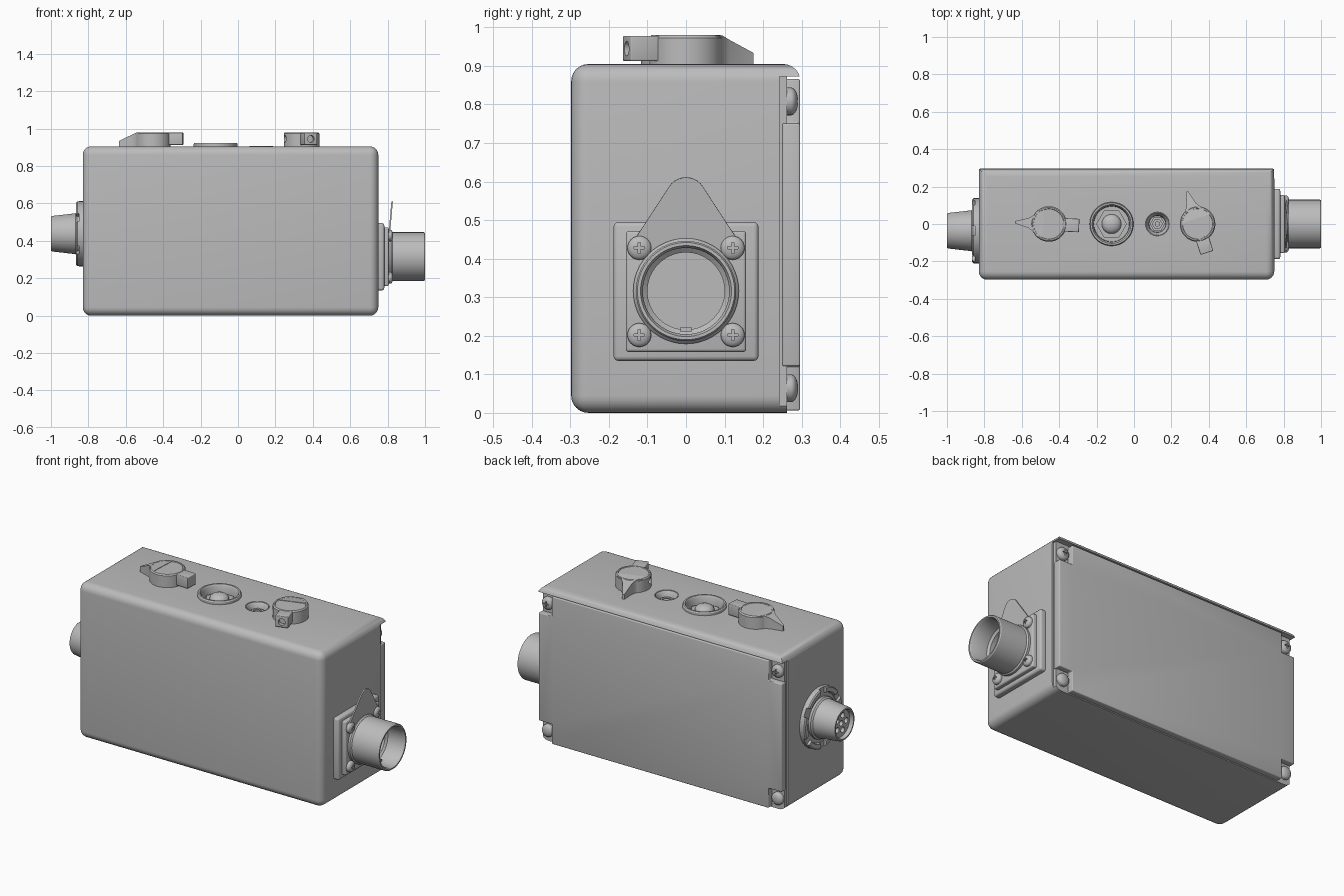
import bpy, bmesh, math
from mathutils import Matrix, Vector

cube = bpy.data.objects.get("Cube")
if cube:
    bpy.data.objects.remove(cube)

GREY = bpy.data.materials.new("matte grey")
GREY.use_nodes = True
GREY.diffuse_color = (0.5, 0.5, 0.5, 1)
GREY.node_tree.nodes["Principled BSDF"].inputs["Base Color"].default_value = (0.5, 0.5, 0.5, 1)


def frame(u, v, w, loc):
    """Local axes u, v, w placed at loc."""
    m = Matrix((u, v, w)).transposed().to_4x4()
    m.translation = loc
    return m


def east(*loc):
    return frame((0, 1, 0), (0, 0, 1), (1, 0, 0), loc)


def west(*loc):
    return frame((0, -1, 0), (0, 0, 1), (-1, 0, 0), loc)


def north(*loc):
    return frame((-1, 0, 0), (0, 0, 1), (0, 1, 0), loc)


def up(*loc):
    return Matrix.Translation(loc)


def finish(name, bm, m):
    bm.transform(m)
    bmesh.ops.recalc_face_normals(bm, faces=bm.faces[:])
    me = bpy.data.meshes.new(name)
    bm.to_mesh(me)
    bm.free()
    me.materials.append(GREY)
    ob = bpy.data.objects.new(name, me)
    bpy.context.collection.objects.link(ob)
    return ob


def lathe(name, profile, m, seg=48):
    """Spin (radius, height) points around the local w axis."""
    bm = bmesh.new()
    vs = [bm.verts.new((r, 0, h)) for r, h in profile]
    es = [bm.edges.new(p) for p in zip(vs, vs[1:])]
    bmesh.ops.spin(bm, geom=vs + es, cent=(0, 0, 0), axis=(0, 0, 1),
                   angle=math.tau, steps=seg, use_duplicate=False)
    bmesh.ops.remove_doubles(bm, verts=bm.verts[:], dist=1e-5)
    return finish(name, bm, m)


def rod(name, r, h0, h1, m, seg=32):
    return lathe(name, [(0, h0), (r, h0), (r, h1), (0, h1)], m, seg)


def prism(name, pts, h0, h1, m, bevel=0.0, shape=None):
    """Extrude a plan outline; shape may move the finished vertices."""
    bm = bmesh.new()
    f = bm.faces.new([bm.verts.new((x, y, h0)) for x, y in pts])
    ext = bmesh.ops.extrude_face_region(bm, geom=[f])["geom"]
    top = [v for v in ext if isinstance(v, bmesh.types.BMVert)]
    for v in top:
        v.co.z = h1
        if shape:
            shape(v)
    bmesh.ops.recalc_face_normals(bm, faces=bm.faces[:])
    if bevel:
        bmesh.ops.bevel(bm, geom=bm.edges[:], offset=bevel, segments=3,
                        profile=0.5, affect='EDGES')
    return finish(name, bm, m)


def rect(x0, x1, y0, y1):
    return [(x0, y0), (x1, y0), (x1, y1), (x0, y1)]


def cut(ob, *cutters):
    bpy.context.view_layer.objects.active = ob
    for c in cutters:
        c.hide_render = True
        mod = ob.modifiers.new("cut", 'BOOLEAN')
        mod.operation, mod.solver, mod.object = 'DIFFERENCE', 'EXACT', c
        bpy.ops.object.modifier_apply(modifier=mod.name)
        bpy.data.objects.remove(c)
    return ob


X0, X1, TOP, BACK = -0.83, 0.75, 0.905, 0.297

# Enclosure: rounded everywhere except around the lid side
bm = bmesh.new()
bmesh.ops.create_cube(bm, size=1)
for v in bm.verts:
    v.co = (X0 if v.co.x < 0 else X1, -0.298 if v.co.y < 0 else BACK, 0 if v.co.z < 0 else TOP)


def is_round(e):
    mid = (e.verts[0].co + e.verts[1].co) / 2
    return mid.y < 0.2 or mid.z > 0.8


bmesh.ops.bevel(bm, geom=[e for e in bm.edges if is_round(e)], offset=0.045,
                segments=6, profile=0.5, affect='EDGES')
body = finish("enclosure", bm, Matrix())
cut(body,
    prism("lid_recess", rect(-1, 1, 0.262, 0.4), -0.1, 0.872, up(0, 0, 0)),
    prism("groove_a", rect(-1, X0 + 0.01, 0.242, 0.27), 0.015, 0.872, up(0, 0, 0)),
    prism("groove_b", rect(X1 - 0.01, 1, 0.242, 0.27), 0.015, 0.872, up(0, 0, 0)),
    rod("button_hole", 0.105, 0.86, 1, up(-0.12, 0, 0)),
    rod("socket_hole", 0.06, 0.85, 1, up(0.125, 0, 0)))

# Lid with notched corners
cx, cz = (X0 + X1) / 2, 0.436
W, H, NX, NZ = 0.785, 0.43, 0.085, 0.115
quarter = [(W, H - NZ), (W - NX, H - NZ), (W - NX, H)]
outline = []
for sx, sy in ((1, 1), (-1, 1), (-1, -1), (1, -1)):
    pts = [(x * sx, y * sy) for x, y in quarter]
    outline += pts if sx * sy > 0 else pts[::-1]
prism("lid", outline, 0.25, BACK - 0.001, north(cx, 0, cz), 0.005)


# Domed cross-head screws
def screw(name, r, m):
    dome = [(r * math.cos(a), r * 0.3 + r * 0.5 * math.sin(a))
            for a in [i * math.pi / 12 for i in range(7)]]
    ob = lathe(name, [(0, -0.01), (r, -0.01)] + dome, m, 24)
    a, b = r * 0.45, r * 0.1
    return cut(ob, prism("slot_a", rect(-a, a, -b, b), r * 0.5, r * 2, m),
               prism("slot_b", rect(-b, b, -a, a), r * 0.5, r * 2, m))


for sx in (-1, 1):
    for sz in (-1, 1):
        screw("lid_screw", 0.036, north(cx + sx * 0.742, 0.262, cz + sz * 0.372))
        screw("flange_screw", 0.031, east(0.805, sx * 0.121, 0.315 + sz * 0.113))

# Right connector: gasket, flange, open barrel with key
prism("gasket", rect(-0.188, 0.188, -0.18, 0.18), -0.02, 0.032, east(X1, 0, 0.315), 0.012)
prism("flange", rect(-0.156, 0.156, -0.157, 0.157), 0, 0.056, east(X1, 0, 0.315), 0.008)
lathe("barrel_collar", [(0, 0.04), (0.137, 0.04), (0.137, 0.068), (0.128, 0.078), (0, 0.078)],
      east(X1, 0, 0.316))
lathe("barrel", [(0, 0.09), (0.1, 0.09), (0.1, 0.13), (0.112, 0.14), (0.112, 0.24),
                 (0.118, 0.25), (0.126, 0.25), (0.13, 0.244), (0.13, 0.03), (0, 0.03)],
      east(X1, 0, 0.316), 64)
prism("barrel_key", rect(-0.014, 0.014, -0.106, -0.093), 0.08, 0.17, east(X1, 0, 0.316))

# Leaning triangular tab with an oval slot
tab_m = east(0.806, 0, 0.45) @ Matrix.Rotation(math.radians(5), 4, 'X')


def arc(x, y, r, a0, a1, n=10):
    return [(x + r * math.cos(math.radians(a0 + (a1 - a0) * i / n)),
             y + r * math.sin(math.radians(a0 + (a1 - a0) * i / n))) for i in range(n + 1)]


tab = prism("tab", arc(0, 0.11, 0.052, 30, 150) + [(-0.14, -0.01), (-0.14, -0.04),
                                                   (0.14, -0.04), (0.14, -0.01)], 0, 0.008, tab_m)
cut(tab, prism("tab_slot", arc(0, 0.117, 0.026, 0, 180) + arc(0, 0.09, 0.026, 180, 360),
               -0.05, 0.05, tab_m))

# Left connector: notched ring and tapered pin socket
left = west(X0, -0.036, 0.438)
ring = lathe("left_ring", [(0, -0.02), (0.174, -0.02), (0.174, 0.029), (0.168, 0.035),
                           (0.145, 0.035), (0.139, 0.018), (0, 0.018)], left)
cut(ring, *[prism("notch", rect(0.13, 0.2, -0.025, 0.025), 0.02, 0.06,
                  left @ Matrix.Rotation(math.radians(30 + 60 * i), 4, 'Z')) for i in range(6)])
plug = lathe("left_plug", [(0, 0), (0.118, 0), (0.118, 0.032), (0.109, 0.04), (0.095, 0.163),
                           (0.09, 0.17), (0.082, 0.17), (0.077, 0.148), (0, 0.148)], left)
spots = [(0.045 * math.cos(i * math.tau / 5), 0.045 * math.sin(i * math.tau / 5)) for i in range(5)]
cut(plug, *[rod("pin_hole", 0.016, 0.11, 0.2, left @ up(x, y, 0), 16) for x, y in spots + [(0, 0)]])


# Pointer knobs
def slope(v):
    v.co.z -= max(0, v.co.x - 0.085) * 0.47


def knob(name, x, deg):
    m = up(x, 0, TOP) @ Matrix.Rotation(math.radians(deg), 4, 'Z')
    hub = lathe(name + "_hub", [(0, -0.01), (0.095, -0.01), (0.095, 0.068), (0.089, 0.075),
                                (0.082, 0.075), (0.08, 0.072), (0, 0.072)], m)
    side = m @ frame((1, 0, 0), (0, 0, -1), (0, 1, 0), (0, 0, 0.04))
    cut(hub, rod("side_hole", 0.019, 0.075, 0.2, side, 20))
    prism(name + "_pointer", [(0.03, -0.078), (0.065, -0.067), (0.085, -0.042), (0.11, -0.026),
                              (0.182, -0.006), (0.182, 0.006), (0.11, 0.026), (0.085, 0.042),
                              (0.065, 0.067), (0.03, 0.078)], 0, 0.0745, m, shape=slope)
    tail = prism(name + "_tail", rect(-0.162, -0.075, -0.036, 0.036), 0.008, 0.073, m, 0.004)
    end = m @ frame((0, -1, 0), (0, 0, 1), (-1, 0, 0), (0, 0, 0.04))
    cut(tail, rod("end_hole", 0.019, 0.14, 0.2, end, 20))


knob("left_knob", -0.455, 177)
knob("right_knob", 0.34, 108)

# Recessed push button
lathe("button_bezel", [(0, 0.865), (0.094, 0.865), (0.096, 0.91), (0.104, 0.924), (0.113, 0.924),
                       (0.117, 0.918), (0.117, 0.9)], up(-0.12, 0, 0))
rod("button_nut", 0.082, 0.86, 0.884, up(-0.12, 0, 0), 6)
lathe("button_dome", [(0.052, 0.87), (0.052, 0.89), (0.047, 0.902), (0.035, 0.911),
                      (0.018, 0.917), (0, 0.919)], up(-0.12, 0, 0))

# Small countersunk socket
lathe("socket_cup", [(0, 0.862), (0.044, 0.862), (0.046, 0.88), (0.058, 0.9), (0.063, 0.907),
                     (0.065, 0.9)], up(0.125, 0, 0))
lathe("socket_hex", [(0.04, 0.86), (0.04, 0.878), (0.026, 0.878), (0.026, 0.86)],
      up(0.125, 0, 0), 6)
rod("socket_pin", 0.014, 0.855, 0.88, up(0.125, 0, 0), 16)

# Smooth curved surfaces, keep edges crisp
bpy.ops.object.select_all(action='DESELECT')
for ob in bpy.context.scene.objects:
    if ob.type == 'MESH' and GREY.name in ob.data.materials:
        ob.select_set(True)
        bpy.context.view_layer.objects.active = ob
bpy.ops.object.shade_smooth_by_angle(angle=math.radians(32))
